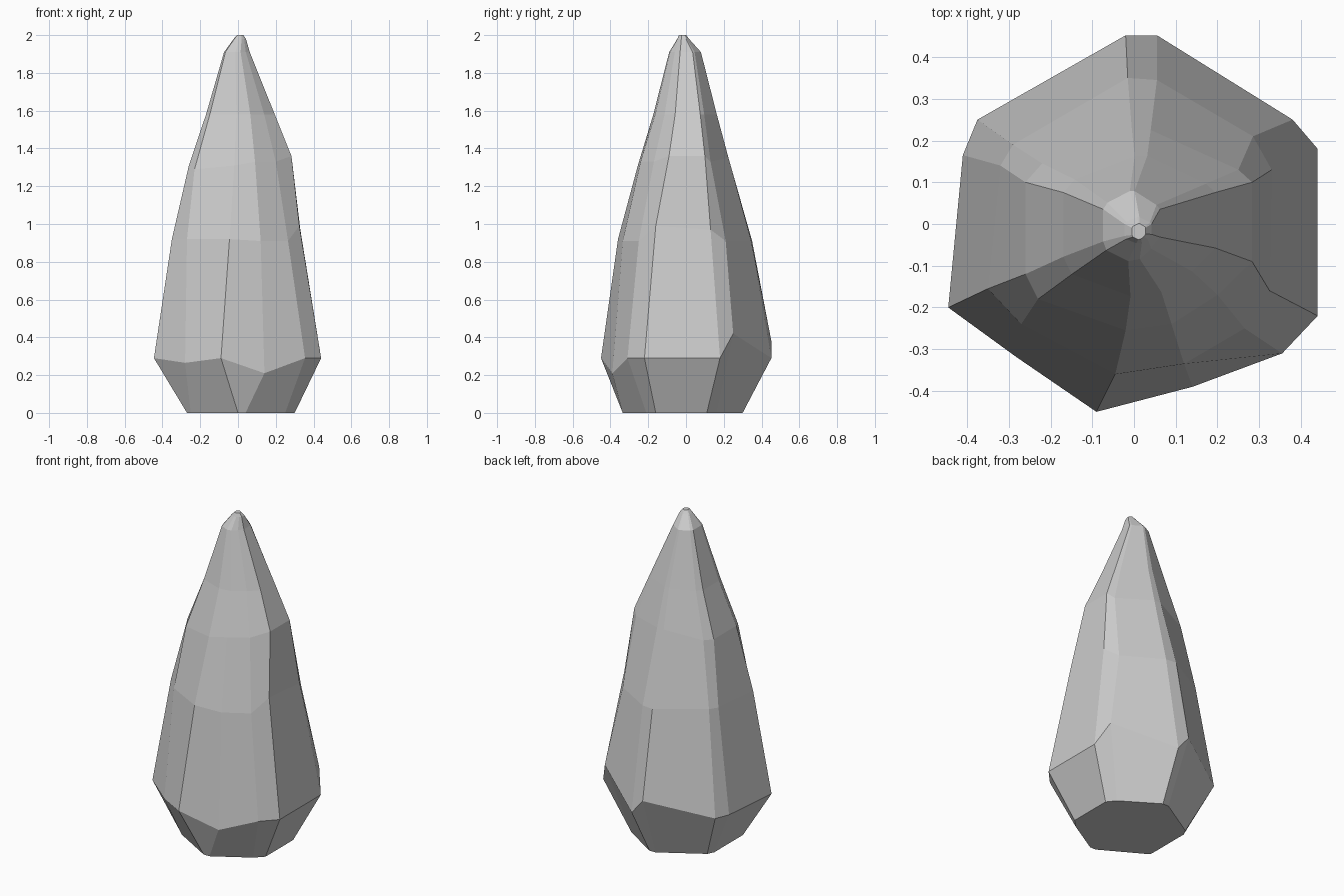
import bpy, bmesh

# Measured twelve-sided outlines, clockwise from the back
foot = [(0, .30), (.04, .30), (.26, .16), (.30, .11), (.30, -.16), (.25, -.21),
        (.04, -.335), (0, -.335), (-.25, -.19), (-.27, -.17), (-.27, .11), (-.25, .15)]
girdle = [(-.02, .452, .38), (.055, .452, .29), (.38, .25, .42), (.44, .18, .29),
          (.44, -.22, .29), (.355, -.31, .29), (.14, -.39, .21), (-.09, -.45, .29),
          (-.28, -.32, .265), (-.445, -.20, .29), (-.41, .165, .29), (-.375, .25, .29)]
waist = [(-.015, .35, .91), (.055, .345, .91), (.285, .21, .91), (.33, .13, .97),
         (.325, -.16, .99), (.265, -.25, .91), (.12, -.335, .91), (-.045, -.36, .92),
         (-.27, -.24, .92), (-.35, -.155, .92), (-.32, .14, .92), (-.29, .19, .92)]
shoulder = [(-.005, .225, 1.35), (.04, .225, 1.35), (.25, .13, 1.33), (.283, .10, 1.36),
            (.283, -.09, 1.36), (.20, -.17, 1.33), (.09, -.24, 1.33), (-.02, -.255, 1.31),
            (-.23, -.18, 1.29), (-.26, -.12, 1.31), (-.26, .10, 1.31), (-.22, .145, 1.31)]


def shrink(scale_x, scale_y, centre_x, centre_y, z):
    """Shoulder outline reduced towards the tip."""
    return [(centre_x + scale_x * (x - .015), centre_y + scale_y * (y + .015), z)
            for x, y, _ in shoulder]


def loft(name, rings):
    bm = bmesh.new()
    loops = [[bm.verts.new(p) for p in ring] for ring in rings]
    n = len(loops[0])
    for low, high in zip(loops, loops[1:]):
        for i in range(n):
            j = (i + 1) % n
            bm.faces.new((low[i], high[i], high[j], low[j]))
    bm.faces.new(loops[0])
    bm.faces.new(loops[-1][::-1])
    bmesh.ops.recalc_face_normals(bm, faces=bm.faces)
    mesh = bpy.data.meshes.new(name)
    bm.to_mesh(mesh)
    bm.free()
    obj = bpy.data.objects.new(name, mesh)
    bpy.context.collection.objects.link(obj)
    return obj


# Faceted crystal from foot to tip
loft("crystal", [
    [(x, y, 0) for x, y in foot], girdle, waist, shoulder,
    shrink(.67, .70, .015, -.005, 1.58),
    shrink(.25, .35, -.005, -.005, 1.91),
    shrink(.12, .13, .01, -.015, 1.98),
    shrink(.06, .08, .012, -.018, 2.0),
])
